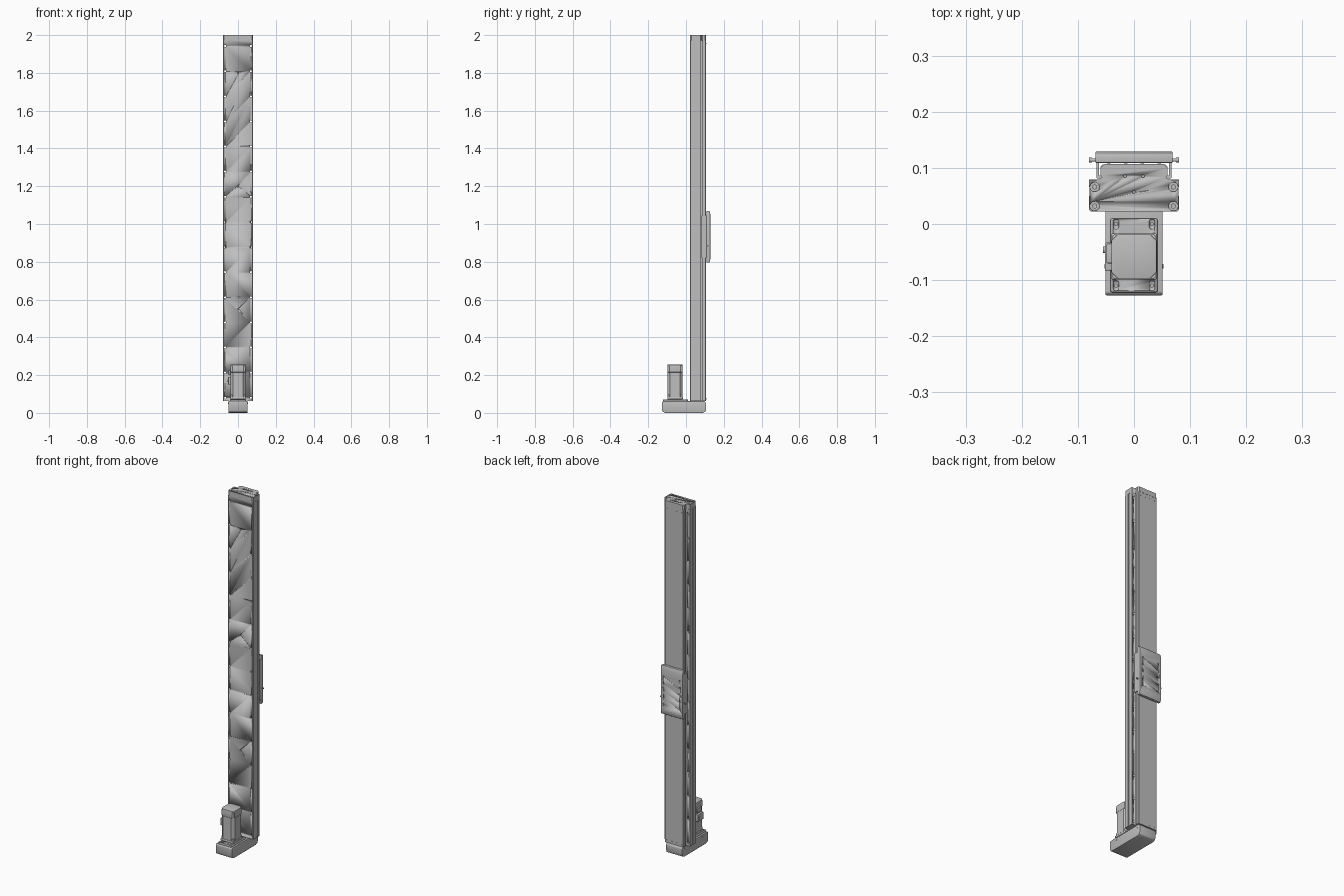
import bpy, bmesh, math
from mathutils import Matrix, Vector

cube = bpy.data.objects.get("Cube")
if cube:
    bpy.data.objects.remove(cube, do_unlink=True)

grey = bpy.data.materials.new("machine grey")
grey.use_nodes = True
grey.diffuse_color = (0.52, 0.52, 0.52, 1)
grey.node_tree.nodes["Principled BSDF"].inputs["Base Color"].default_value = grey.diffuse_color


def finish(name, bm, bevel=0, smooth=True):
    bmesh.ops.recalc_face_normals(bm, faces=bm.faces)
    me = bpy.data.meshes.new(name)
    bm.to_mesh(me)
    bm.free()
    ob = bpy.data.objects.new(name, me)
    bpy.context.collection.objects.link(ob)
    me.materials.append(grey)
    bpy.ops.object.select_all(action='DESELECT')
    bpy.context.view_layer.objects.active = ob
    ob.select_set(True)
    if bevel:
        mod = ob.modifiers.new("edge", 'BEVEL')
        mod.width, mod.segments = bevel, 3
        bpy.ops.object.modifier_apply(modifier=mod.name)
    if smooth:
        bpy.ops.object.shade_smooth_by_angle(angle=math.radians(35))
    return ob


def extrude(name, pts, start, end, axis='Z', bevel=0):
    """Extrude a flat outline along Z, or a (y, z) outline along X."""
    bm = bmesh.new()
    place = (lambda a, b: (a, b, start)) if axis == 'Z' else (lambda a, b: (start, a, b))
    face = bm.faces.new([bm.verts.new(place(*p)) for p in pts])
    top = bmesh.ops.extrude_face_region(bm, geom=[face])
    step = Vector((0, 0, end - start)) if axis == 'Z' else Vector((end - start, 0, 0))
    bmesh.ops.translate(bm, vec=step, verts=[g for g in top['geom'] if isinstance(g, bmesh.types.BMVert)])
    return finish(name, bm, bevel)


def box(name, lo, hi, bevel=0):
    lo, hi = Vector(lo), Vector(hi)
    bm = bmesh.new()
    bmesh.ops.create_cube(bm, size=1, matrix=Matrix.Translation((lo + hi) / 2) @ Matrix.Diagonal((*(hi - lo), 1)))
    return finish(name, bm, bevel)


def cylinders(name, centres, r, length, axis='Z', sides=16):
    turn = {'X': Matrix.Rotation(math.pi / 2, 4, 'Y'), 'Y': Matrix.Rotation(math.pi / 2, 4, 'X'), 'Z': Matrix()}[axis]
    bm = bmesh.new()
    for c in centres:
        bmesh.ops.create_cone(bm, cap_ends=True, segments=sides, radius1=r, radius2=r, depth=length,
                              matrix=Matrix.Translation(c) @ turn)
    return finish(name, bm)


def cut(target, cutter):
    cutter.hide_render = True
    mod = target.modifiers.new("cut", 'BOOLEAN')
    mod.operation, mod.object, mod.solver = 'DIFFERENCE', cutter, 'EXACT'
    bpy.context.view_layer.objects.active = target
    bpy.ops.object.modifier_apply(modifier=mod.name)
    bpy.data.objects.remove(cutter, do_unlink=True)


def mirror(half):
    return half + [(-x, y) for x, y in reversed(half)]


def octagon(cx, cy, r, c):
    half = [(c, -r), (r, -c), (r, c), (c, r)]
    return [(cx + x, cy + y) for x, y in mirror(half)]


# Long extruded rail with side slots under the cover
rail_half = [(0.077, 0.022), (0.08, 0.025), (0.08, 0.05), (0.076, 0.05), (0.076, 0.066), (0.08, 0.066),
             (0.08, 0.079), (0.06, 0.079), (0.05, 0.079), (0.05, 0.088), (0.06, 0.088), (0.06, 0.102), (0.056, 0.106)]
rail = extrude("rail", mirror(rail_half), 0.062, 1.972)
rows = [0.08 + i * 0.133 for i in range(15)]
cut(rail, cylinders("flange_hole_cutter", [(s * 0.068, 0.05, z) for z in rows for s in (-1, 1)], 0.0055, 0.1, 'Y', 12))
cut(rail, cylinders("dowel_hole_cutter", [(0, 0.022, z) for z in (0.55, 1.2, 1.8)], 0.004, 0.02, 'Y', 12))

# End caps following the rail outline
cap_half = [(0.073, 0.022), (0.079, 0.028), (0.08, 0.078), (0.064, 0.079), (0.057, 0.083),
            (0.06, 0.087), (0.06, 0.1), (0.053, 0.107)]
top_cap = extrude("top_cap", mirror(cap_half), 1.972, 2.0)
corners = [(s * 0.07, y) for s in (-1, 1) for y in (0.032, 0.066)]
cut(top_cap, cylinders("counterbore_cutter", [(x, y, 2.0) for x, y in corners], 0.0085, 0.02))
cut(top_cap, cylinders("pin_hole_cutter", [(x, y, 2.0) for x, y in ((-0.016, 0.085), (0.016, 0.085), (0, 0.057))], 0.0025, 0.02))
cylinders("cap_screws", [(x, y, 1.993) for x, y in corners], 0.005, 0.008, 'Z', 6)
for z, label in ((0.075, "bottom"), (1.955, "top")):
    cylinders(label + "_cover_screws", [(x, 0.106, z) for x in (-0.045, -0.015, 0.015, 0.045)], 0.003, 0.003, 'Y', 12)

# Carriage plate with arms reaching into the slots
carriage = extrude("carriage", [(0.109, 0.795), (0.124, 0.795), (0.129, 0.815), (0.129, 1.05), (0.124, 1.07),
                                (0.109, 1.07)], -0.069, 0.069, 'X', 0.002)
holes = [(s * 0.05, 0.129, 0.85 + i * 0.04) for s in (-1, 1) for i in range(5)]
cut(carriage, cylinders("mounting_hole_cutter", holes, 0.004, 0.016, 'Y', 12))
for s, side in ((1, "left"), (-1, "right")):
    x0, x1 = sorted((s * 0.062, s * 0.067))
    box(side + "_carriage_arm", (x0, 0.082, 0.82), (x1, 0.112, 1.045))
    x0, x1 = sorted((s * 0.051, s * 0.066))
    box(side + "_carriage_foot", (x0, 0.081, 0.82), (x1, 0.086, 1.045))
    cylinders(side + "_grease_fitting", [(s * 0.073, 0.114, 0.885)], 0.003, 0.014, 'X')
    cylinders(side + "_grease_collar", [(s * 0.0775, 0.114, 0.885)], 0.0045, 0.005, 'X')

# Belt housing under the rail and motor
housing = extrude("belt_housing", [(-0.127, 0.016), (-0.122, 0.005), (-0.108, 0), (0.088, 0), (0.102, 0.006),
                                   (0.107, 0.02), (0.107, 0.05), (0.099, 0.062), (-0.122, 0.062), (-0.127, 0.057)],
                  -0.051, 0.051, 'X', 0.002)
cylinders("housing_screws", [(s * 0.051, y, 0.05) for s in (-1, 1) for y in (-0.075, 0.085)], 0.004, 0.003, 'X', 12)

# Motor mounting plate with four adjustment slots
plate = box("motor_plate", (-0.042, -0.122, 0.06), (0.042, 0.01, 0.072), 0.004)
for s in (-1, 1):
    for y in (0.0, -0.11):
        x = s * 0.032
        cut(plate, box("slot_cutter", (x - 0.005, y - 0.009, 0.066), (x + 0.005, y + 0.009, 0.08), 0.004))
        cylinders("slot_screw", [(x, y, 0.068)], 0.004, 0.006, 'Z', 6)

# Motor: flange, chamfered body, end bell, corner posts
MY = -0.058
box("motor_flange", (-0.041, MY - 0.041, 0.072), (0.041, MY + 0.041, 0.085), 0.003)
extrude("motor_body", octagon(0, MY, 0.040, 0.026), 0.085, 0.215)
extrude("motor_end_bell", octagon(0, MY, 0.0405, 0.028), 0.215, 0.255, bevel=0.002)
posts = [(sx * 0.033, MY + sy * 0.033) for sx in (-1, 1) for sy in (-1, 1)]
cylinders("motor_bolts", [(x, y, 0.09) for x, y in posts], 0.006, 0.014)
cylinders("motor_posts", [(x, y, 0.232) for x, y in posts], 0.0065, 0.03)

# Cable sockets on the motor's right side
box("power_socket", (-0.052, -0.083, 0.15), (-0.038, -0.033, 0.19), 0.002)
box("signal_socket", (-0.049, -0.07, 0.2), (-0.038, -0.035, 0.225), 0.002)
cylinders("socket_plug", [(-0.052, -0.046, 0.17)], 0.006, 0.006, 'X')
